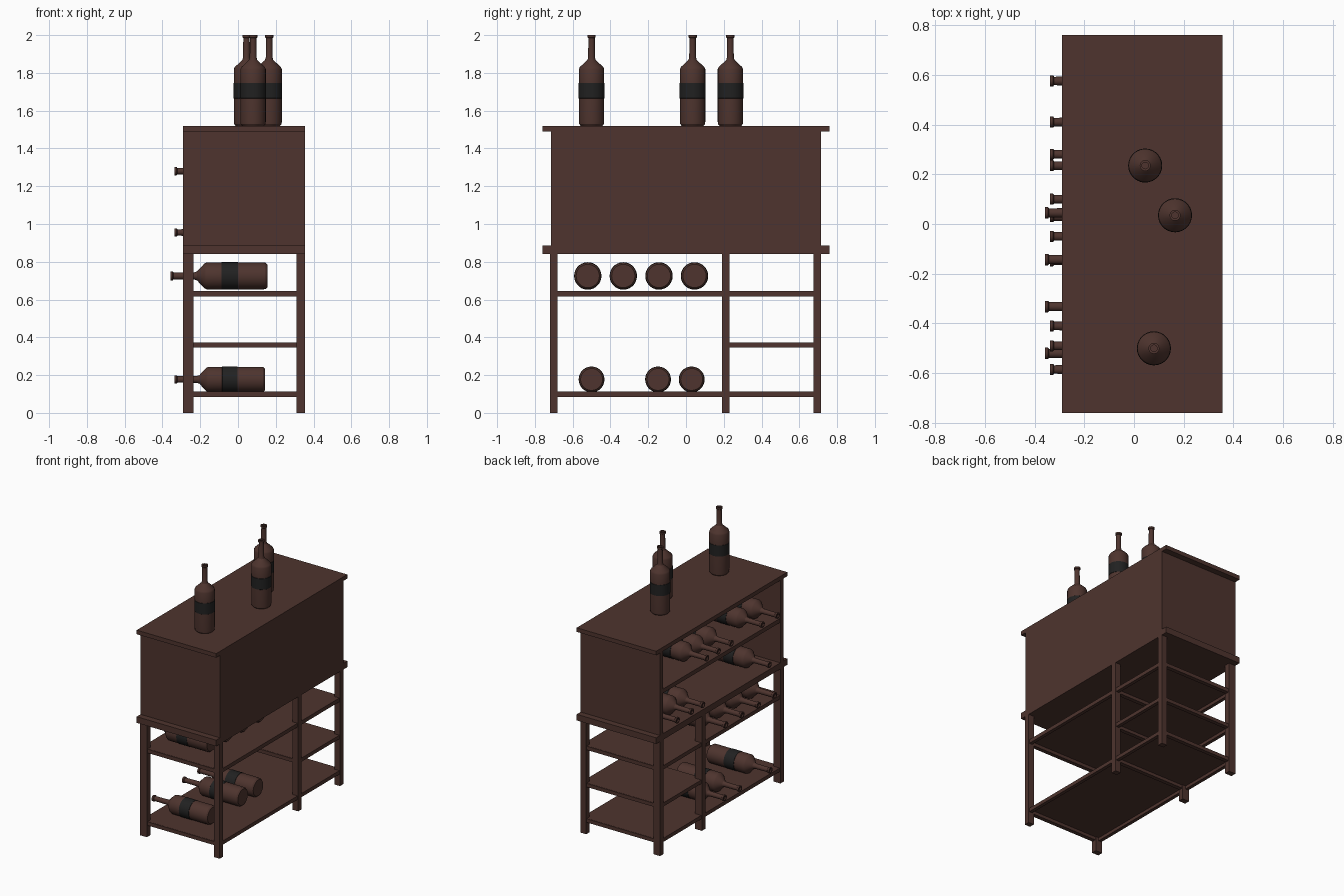
import bpy, math
from mathutils import Matrix, Vector

if "Cube" in bpy.data.objects:
    bpy.data.objects.remove(bpy.data.objects["Cube"])


def material(name, rgb):
    m = bpy.data.materials.new(name)
    m.diffuse_color = (*rgb, 1)
    m.use_nodes = True
    m.node_tree.nodes["Principled BSDF"].inputs["Base Color"].default_value = m.diffuse_color
    return m


brown = material("dark_brown", (0.0762, 0.0343, 0.0273))
black = material("label_black", (0.0152, 0.0152, 0.0152))

X0, X1 = -0.29, 0.355          # open side and closed back of the cabinet


def box(name, x0, x1, y0, y1, z0, z1):
    v = [(x, y, z) for x in (x0, x1) for y in (y0, y1) for z in (z0, z1)]
    f = [(0, 1, 3, 2), (4, 6, 7, 5), (0, 4, 5, 1), (2, 3, 7, 6), (0, 2, 6, 4), (1, 5, 7, 3)]
    me = bpy.data.meshes.new(name)
    me.from_pydata(v, [], f)
    me.materials.append(brown)
    ob = bpy.data.objects.new(name, me)
    bpy.context.collection.objects.link(ob)
    return ob


# Lathe profile of a bottle: radius, height
PROFILE = [(0.058, 0), (0.066, 0.010), (0.067, 0.022), (0.067, 0.145), (0.0685, 0.146),
           (0.0685, 0.226), (0.067, 0.227), (0.067, 0.300), (0.062, 0.311), (0.022, 0.348),
           (0.018, 0.362), (0.017, 0.464), (0.022, 0.468), (0.022, 0.480),
           (0.013, 0.480), (0.013, 0.470)]
SIDES = 28


def bottle_mesh():
    v, f, mats = [], [], []
    for r, z in PROFILE:
        for i in range(SIDES):
            a = 2 * math.pi * i / SIDES
            v.append((r * math.cos(a), r * math.sin(a), z))
    for k in range(len(PROFILE) - 1):
        for i in range(SIDES):
            j = (i + 1) % SIDES
            f.append((k * SIDES + i, k * SIDES + j, (k + 1) * SIDES + j, (k + 1) * SIDES + i))
            mats.append(1 if 3 <= k <= 5 else 0)      # label band
    f.append(tuple(reversed(range(SIDES))))
    f.append(tuple(range((len(PROFILE) - 1) * SIDES, len(PROFILE) * SIDES)))
    mats += [0, 0]
    me = bpy.data.meshes.new("bottle")
    me.from_pydata(v, [], f)
    me.materials.append(brown)
    me.materials.append(black)
    me.polygons.foreach_set("material_index", mats)
    me.polygons.foreach_set("use_smooth", [True] * len(f))
    me.set_sharp_from_angle(angle=math.radians(30))
    return me


BOTTLE = bottle_mesh()


def bottle(name, x, y, z, lying=True, scale=1.0, length=1.0):
    ob = bpy.data.objects.new(name, BOTTLE)
    bpy.context.collection.objects.link(ob)
    rot = Matrix.Rotation(-math.pi / 2, 4, 'Y') if lying else Matrix()
    ob.matrix_world = (Matrix.Translation(Vector((x, y, z))) @ rot
                       @ Matrix.Diagonal((scale, scale, length, 1)))


# Upper cabinet, open towards -x
box("top_slab", X0, X1, -0.76, 0.76, 1.49, 1.52)
box("cabinet_floor", X0, X1, -0.76, 0.76, 0.84, 0.885)
box("cabinet_back", X1 - 0.03, X1, -0.715, 0.715, 0.885, 1.49)
for n, s in (("front", -1), ("rear", 1)):
    y0, y1 = sorted((s * 0.68, s * 0.715))
    box("cabinet_side_" + n, X0, X1 - 0.03, y0, y1, 0.885, 1.49)
box("cabinet_shelf", X0 + 0.003, X1 - 0.03, -0.68, 0.68, 1.18, 1.21)

# Six posts
for y0, y1 in ((-0.72, -0.68), (0.19, 0.23), (0.675, 0.715)):
    for x0, x1 in ((X0, X0 + 0.055), (X1 - 0.045, X1)):
        box("post", x0, x1, y0, y1, 0, 0.84)


# Open shelf: thin panel on a frame of rails
def shelf(y0, y1, z0, z1):
    box("shelf_panel", X0 + 0.005, X1 - 0.005, y0 - 0.03, y1 + 0.03, z1 - 0.004, z1)
    for x0, x1 in ((X0 + 0.005, X0 + 0.03), (X1 - 0.03, X1 - 0.005)):
        box("shelf_long_rail", x0, x1, y0, y1, z0, z1 - 0.001)
    for a, b in ((y0 - 0.035, y0 - 0.005), (y1 + 0.005, y1 + 0.035)):
        box("shelf_end_rail", X0 + 0.05, X1 - 0.04, a, b, z0, z1 - 0.001)


for z0, z1 in ((0.085, 0.112), (0.617, 0.645)):
    shelf(-0.68, 0.19, z0, z1)
for z0, z1 in ((0.085, 0.112), (0.345, 0.372), (0.617, 0.645)):
    shelf(0.23, 0.675, z0, z1)

# Standing bottles
for x, y in ((0.045, 0.235), (0.165, 0.035), (0.08, -0.5)):
    bottle("standing_bottle", x, y, 1.52, lying=False)

# Lying bottles, necks towards -x
for y in (-0.585, -0.41, -0.05, 0.10, 0.235):
    bottle("upper_shelf_bottle", 0.143, y, 1.28)
for y in (-0.49, 0.28, 0.41, 0.575):
    bottle("cabinet_floor_bottle", 0.143, y, 0.955)
for y in (-0.52, -0.332, -0.143, 0.045):
    bottle("rack_bottle", 0.155, y, 0.725, scale=1.06, length=1.07)
for y in (-0.5, -0.148, 0.03):
    bottle("bottom_bottle", 0.143, y, 0.177)
